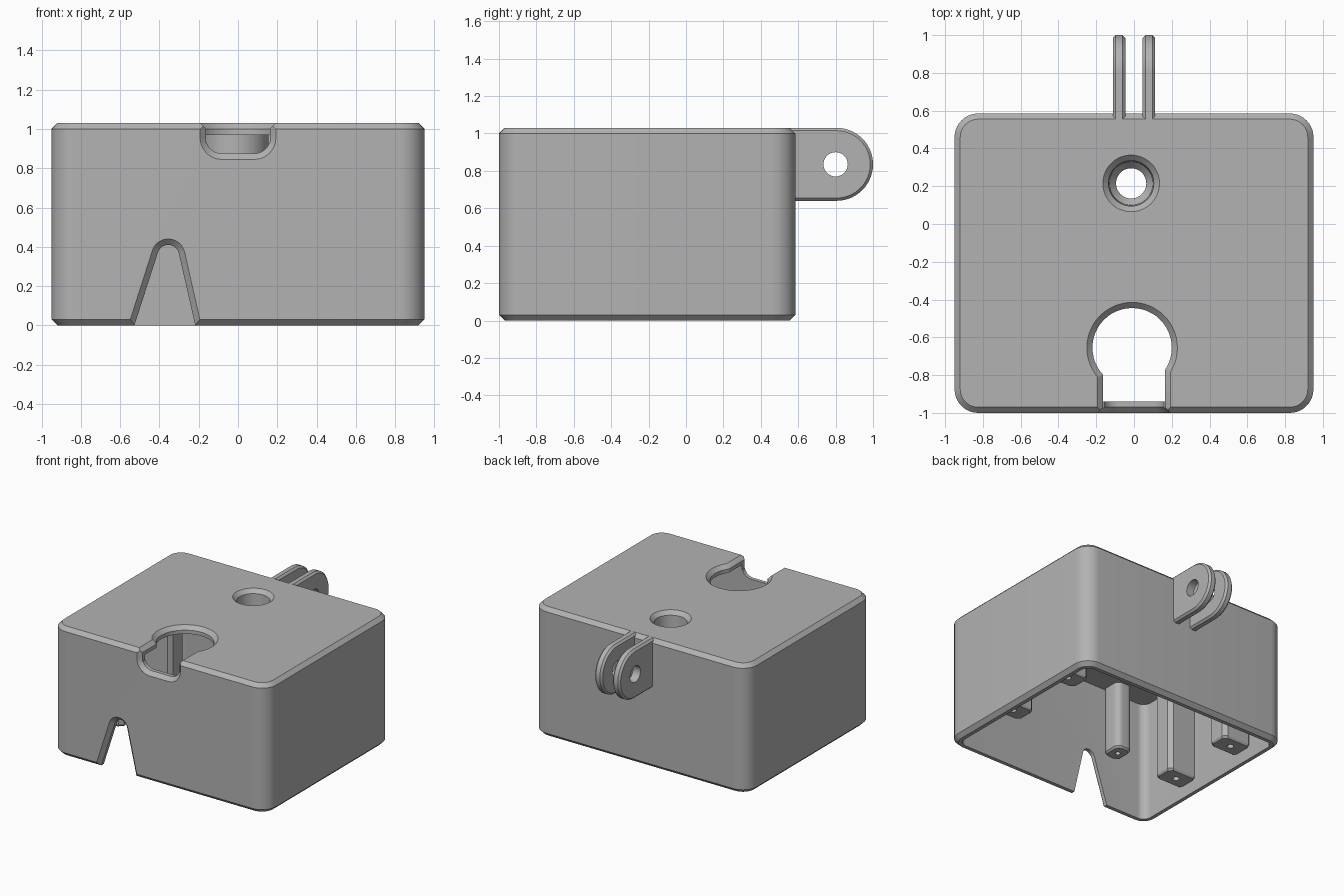
import bpy, bmesh, math
from mathutils import Vector

if "Cube" in bpy.data.objects:
    bpy.data.objects.remove(bpy.data.objects["Cube"])

grey = bpy.data.materials.new("plain grey")
grey.diffuse_color = (0.45, 0.45, 0.45, 1)
grey.use_nodes = True
grey.node_tree.nodes["Principled BSDF"].inputs["Base Color"].default_value = grey.diffuse_color


def arc(cx, cy, r, a0, a1, n=10):
    """Points on an arc, angles in degrees."""
    return [(cx + r * math.cos(math.radians(a0 + (a1 - a0) * i / n)),
             cy + r * math.sin(math.radians(a0 + (a1 - a0) * i / n))) for i in range(n + 1)]


def round_rect(x0, x1, y0, y1, r, n=10):
    return (arc(x1 - r, y1 - r, r, 0, 90, n) + arc(x0 + r, y1 - r, r, 90, 180, n)
            + arc(x0 + r, y0 + r, r, 180, 270, n) + arc(x1 - r, y0 + r, r, 270, 360, n))


def circle(cx, cy, r, n=48):
    return arc(cx, cy, r, 0, 360, n)[:-1]


def loft(name, axis, rings):
    """Solid through (position, outline) rings stacked along an axis."""
    place = {"x": lambda p, t: (t, p[0], p[1]),
             "y": lambda p, t: (p[0], t, p[1]),
             "z": lambda p, t: (p[0], p[1], t)}[axis]
    bm = bmesh.new()
    loops = [[bm.verts.new(Vector(place(p, t))) for p in pts] for t, pts in rings]
    n = len(loops[0])
    for a, b in zip(loops, loops[1:]):
        for i in range(n):
            bm.faces.new((a[i], a[(i + 1) % n], b[(i + 1) % n], b[i]))
    bm.faces.new(loops[0])
    bm.faces.new(loops[-1])
    bmesh.ops.recalc_face_normals(bm, faces=bm.faces)
    me = bpy.data.meshes.new(name)
    bm.to_mesh(me)
    bm.free()
    me.materials.append(grey)
    ob = bpy.data.objects.new(name, me)
    bpy.context.collection.objects.link(ob)
    return ob


def activate(ob):
    bpy.ops.object.select_all(action='DESELECT')
    ob.select_set(True)
    bpy.context.view_layer.objects.active = ob


def combine(ob, other, operation='DIFFERENCE'):
    activate(ob)
    mod = ob.modifiers.new("combine", 'BOOLEAN')
    mod.operation, mod.solver, mod.object = operation, 'EXACT', other
    bpy.ops.object.modifier_apply(modifier=mod.name)
    bpy.data.objects.remove(other)


# housing: rounded box with chamfered top and bottom edges
def shell(d):
    return round_rect(-0.95 + d, 0.95 - d, -1 + d, 0.585 - d, 0.125 - d)


housing = loft("housing", "z", [(0, shell(0.03)), (0.03, shell(0)), (1.0, shell(0)), (1.03, shell(0.03))])
combine(housing, loft("cavity", "z", [(-0.1, shell(0.06)), (0.97, shell(0.06))]))

# hollow boss under the small top hole
HX, HY = -0.015, 0.215
boss = loft("boss", "z", [(0.72, circle(HX, HY, 0.17)), (0.99, circle(HX, HY, 0.17))])
combine(housing, boss, 'UNION')
combine(housing, loft("small_hole", "z", [
    (0.6, circle(HX, HY, 0.08)), (0.86, circle(HX, HY, 0.08)), (0.9, circle(HX, HY, 0.115)),
    (1.0, circle(HX, HY, 0.12)), (1.04, circle(HX, HY, 0.16))]))

# keyhole opening: round hole and straight neck, both chamfered at the top
combine(housing, loft("round_hole", "z", [
    (0.9, circle(-0.01, -0.655, 0.21)), (1.0, circle(-0.01, -0.655, 0.21)),
    (1.04, circle(-0.01, -0.655, 0.25))]))


def neck(d):
    x = 0.163 + d
    return [(-x, -1.2), (x, -1.2), (x, -0.66), (-x, -0.66)]


combine(housing, loft("neck", "z", [(0.93, neck(0)), (1.0, neck(0)), (1.04, neck(0.04))]))


# rounded notch at the top of the front wall
def front_notch(d):
    x, r = 0.163 + d, 0.08 + d
    low = 0.875 - d
    return ([(x, 1.1), (-x, 1.1)] + arc(-x + r, low + r, r, 180, 270)
            + arc(x - r, low + r, r, 270, 360))


combine(housing, loft("front_notch", "y", [
    (-1.04, front_notch(0.07)), (-1.0, front_notch(0.03)),
    (-0.97, front_notch(0)), (-0.9, front_notch(0))]))


# tapered cable slot at the bottom of the front wall
def slot(d):
    return ([(-0.56 - d, -0.1), (-0.195 + d, -0.1)]
            + arc(-0.355, 0.355, 0.055 + d, 12, 162, 14))


combine(housing, loft("cable_slot", "y", [
    (-1.04, slot(0.07)), (-1.0, slot(0.03)), (-0.97, slot(0)), (-0.9, slot(0))]))
housing.name = "housing"


# screw posts hanging from the ceiling, each with a blind hole
def post(name, x0, x1, y0, y1, z, r, n, hole):
    ob = loft(name, "z", [(z, round_rect(x0 + .01, x1 - .01, y0 + .01, y1 - .01, r, n)),
                          (z + 0.015, round_rect(x0, x1, y0, y1, r, n)),
                          (0.98, round_rect(x0, x1, y0, y1, r, n))])
    cx, cy = (x0 + x1) / 2, (y0 + y1) / 2
    combine(ob, loft("pilot", "z", [(z - 0.1, circle(cx, cy, hole, 20)),
                                    (z + 0.2, circle(cx, cy, hole, 20))]))
    return ob


parts = [housing]
for side, sx in (("left", -1), ("right", 1)):
    x0, x1 = sorted((sx * 0.91, sx * 0.65))
    parts.append(post(side + "_lid_post_front", x0, x1, -0.54, -0.36, 0.1, 0.03, 1, 0.025))
    parts.append(post(side + "_lid_post_back", x0, x1, 0.08, 0.26, 0.1, 0.03, 1, 0.025))
    x0, x1 = sorted((sx * 0.64, sx * 0.5))
    parts.append(post(side + "_board_post", x0, x1, -0.95, -0.78, 0.42, 0.045, 6, 0.02))


# pair of rounded hinge lugs on the back
def lug_outline(d):
    return ([(0.556, 1.03 - d), (0.556, 0.64 + d)]
            + arc(0.805, 0.835, 0.195 - d, -90, 90, 28))


for side, x0, x1 in (("left", -0.112, -0.046), ("right", 0.046, 0.112)):
    lug = loft(side + "_hinge_lug", "x", [
        (x0, lug_outline(0.015)), (x0 + 0.015, lug_outline(0)),
        (x1 - 0.015, lug_outline(0)), (x1, lug_outline(0.015))])
    combine(lug, loft("pin_hole", "x", [(x0 - 0.1, circle(0.8, 0.835, 0.065, 32)),
                                        (x1 + 0.1, circle(0.8, 0.835, 0.065, 32))]))
    parts.append(lug)

for ob in parts:
    activate(ob)
    bpy.ops.object.shade_smooth_by_angle(angle=math.radians(25))
